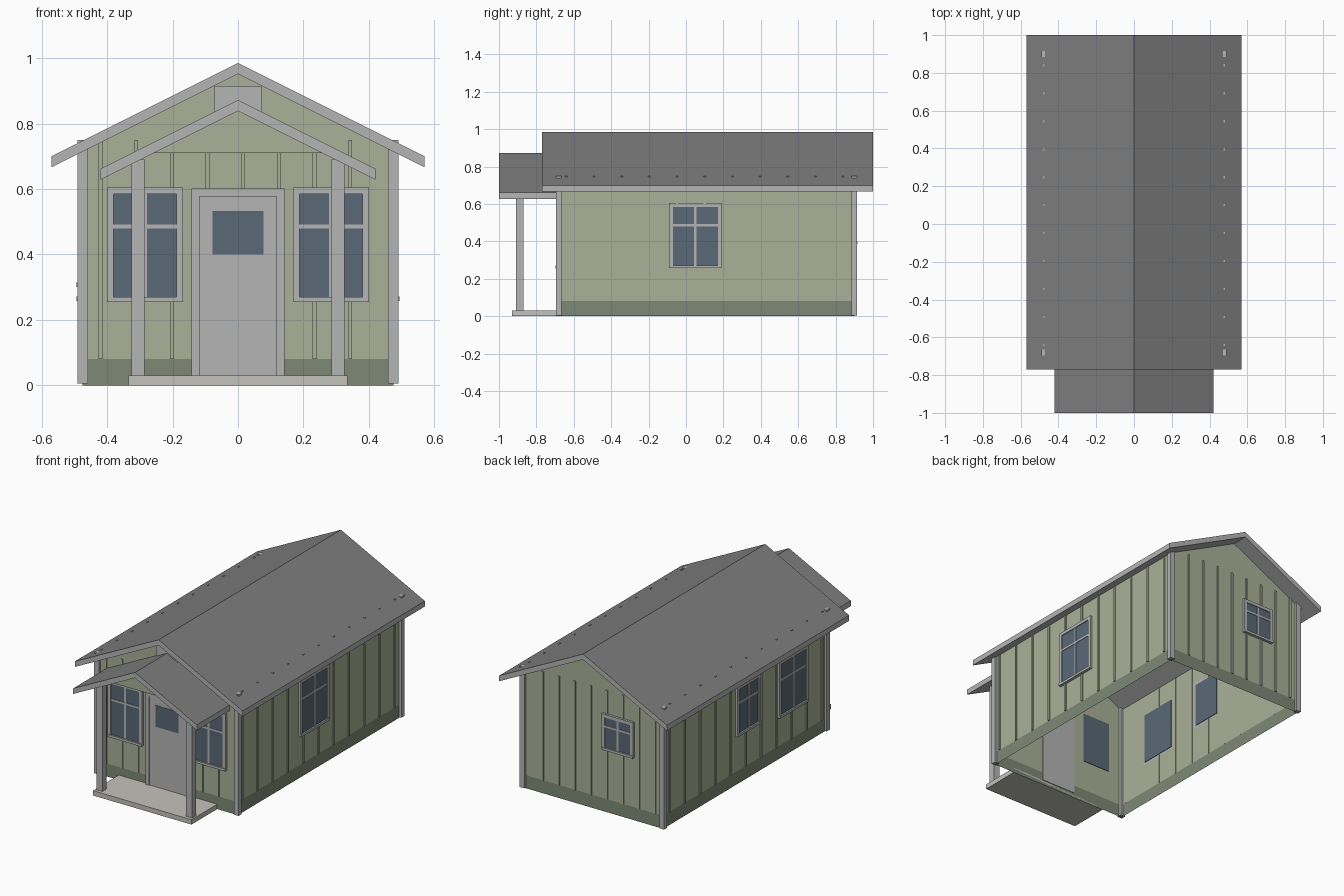
import bpy, bmesh

if "Cube" in bpy.data.objects:
    bpy.data.objects.remove(bpy.data.objects["Cube"])

def material(name, r, g, b):
    m = bpy.data.materials.new(name)
    m.diffuse_color = (r, g, b, 1)
    m.use_nodes = True
    m.node_tree.nodes["Principled BSDF"].inputs["Base Color"].default_value = m.diffuse_color
    return m

GREEN = material("siding_green", 0.40, 0.44, 0.31)
DARK_GREEN = material("base_green", 0.21, 0.25, 0.18)
GLASS = material("window_glass", 0.10, 0.14, 0.18)
TRIM = material("trim_grey", 0.46, 0.46, 0.46)
ROOF = material("roof_grey", 0.21, 0.21, 0.21)
STONE = material("porch_stone", 0.55, 0.54, 0.50)

WX, YF, YB = 0.475, -0.68, 0.90      # wall planes

def finish(name, bm, *mats):
    me = bpy.data.meshes.new(name)
    bmesh.ops.recalc_face_normals(bm, faces=bm.faces)
    bm.to_mesh(me)
    bm.free()
    for m in mats:
        me.materials.append(m)
    ob = bpy.data.objects.new(name, me)
    bpy.context.collection.objects.link(ob)
    return ob

def boxes(name, items, mat):
    """One object from boxes given as (x0, x1, y0, y1, z0, z1)."""
    bm = bmesh.new()
    for x0, x1, y0, y1, z0, z1 in items:
        vs = bmesh.ops.create_cube(bm, size=1)["verts"]
        for v in vs:
            v.co.x = x1 if v.co.x > 0 else x0
            v.co.y = y1 if v.co.y > 0 else y0
            v.co.z = z1 if v.co.z > 0 else z0
    return finish(name, bm, mat)

def on_wall(side, u0, u1, z0, z1, d0, d1):
    """Box lying on a wall: u runs along it, d is the distance outward."""
    if side == "front":
        return (u0, u1, YF - d1, YF - d0, z0, z1)
    if side == "back":
        return (u0, u1, YB + d0, YB + d1, z0, z1)
    if side == "right":
        return (WX + d0, WX + d1, u0, u1, z0, z1)
    return (-WX - d1, -WX - d0, u0, u1, z0, z1)

def gable_roof(name, half, y0, y1, ridge, eave, thick):
    pts = [(-half, eave), (0, ridge), (half, eave),
           (half, eave - thick), (0, ridge - thick), (-half, eave - thick)]
    bm = bmesh.new()
    a = [bm.verts.new((x, y0, z)) for x, z in pts]
    b = [bm.verts.new((x, y1, z)) for x, z in pts]
    for i in range(6):
        j = (i + 1) % 6
        f = bm.faces.new((a[i], a[j], b[j], b[i]))
        f.material_index = 1 if i < 2 else 0      # dark top, light edges
    for r in (a, b):
        bm.faces.new((r[0], r[1], r[4], r[5]))
        bm.faces.new((r[1], r[2], r[3], r[4]))
    return finish(name, bm, TRIM, ROOF)

def window(name, side, u0, u1, z0, z1):
    t, m = 0.02, 0.006
    uc, zb = (u0 + u1) / 2, z0 + (z1 - z0) * 0.66
    boxes(name + "_glass", [on_wall(side, u0 + t, u1 - t, z0 + 0.015, z1 - t, -0.003, 0.009)], GLASS)
    boxes(name + "_frame", [
        on_wall(side, u0, u0 + t, z0, z1, 0, 0.014),
        on_wall(side, u1 - t, u1, z0, z1, 0, 0.014),
        on_wall(side, u0 + t, u1 - t, z1 - t, z1, 0, 0.014),
        on_wall(side, u0, u1, z0, z0 + 0.015, 0, 0.018),
        on_wall(side, uc - m, uc + m, z0 + 0.015, z1 - t, 0, 0.012),
        on_wall(side, u0 + t, u1 - t, zb - m, zb + m, 0, 0.012)], TRIM)

# Wall shell with gable ends, open underneath
bm = bmesh.new()
prof = [(-WX, 0.08), (-WX, 0.72), (0, 0.957), (WX, 0.72), (WX, 0.08)]
f = [bm.verts.new((x, YF, z)) for x, z in prof]
b = [bm.verts.new((x, YB, z)) for x, z in prof]
bm.faces.new(f)
bm.faces.new(b[::-1])
for i, j in ((0, 1), (3, 4)):
    bm.faces.new((f[i], f[j], b[j], b[i]))
finish("walls", bm, GREEN)

# Dark band around the bottom
bm = bmesh.new()
ring = [(-WX, YF), (WX, YF), (WX, YB), (-WX, YB)]
lo = [bm.verts.new((x, y, 0)) for x, y in ring]
hi = [bm.verts.new((x, y, 0.08)) for x, y in ring]
for i in range(4):
    j = (i + 1) % 4
    bm.faces.new((lo[i], lo[j], hi[j], hi[i]))
finish("base_band", bm, DARK_GREEN)

# Vertical battens
w = 0.006
for side in ("front", "back"):
    boxes(side + "_battens", [on_wall(side, u - w, u + w, 0.08, 0.75, 0, 0.006)
                              for u in [-0.42 + 0.109 * k for k in range(8)]], GREEN)
for side in ("left", "right"):
    boxes(side + "_battens", [on_wall(side, u - w, u + w, 0.08, 0.75, -0.001, 0.006)
                              for u in [-0.64 + 0.148 * k for k in range(11)]], GREEN)

# Corner posts
boxes("corner_posts", [(sx * 0.475 - 0.016, sx * 0.475 + 0.016, y - 0.015, y + 0.015, 0.005, 0.75)
                       for sx in (-1, 1) for y in (YF, YB)], TRIM)

# Roofs
gable_roof("main_roof", 0.57, -0.77, 1.0, 0.985, 0.70, 0.034)
gable_roof("porch_roof", 0.42, -1.0, YF, 0.872, 0.662, 0.034)

# Porch gable panel
bm = bmesh.new()
tri = [(-0.265, 0.71), (0.265, 0.71), (0, 0.842)]
a = [bm.verts.new((x, -0.90, z)) for x, z in tri]
c = [bm.verts.new((x, -0.88, z)) for x, z in tri]
bm.faces.new(a)
bm.faces.new(c)
for i in range(3):
    j = (i + 1) % 3
    bm.faces.new((a[i], a[j], c[j], c[i]))
finish("porch_gable", bm, GREEN)

# Porch floor, posts and gable vent
boxes("porch_floor", [(-0.335, 0.335, -0.93, YF, 0, 0.03)], STONE)
boxes("porch_posts", [(sx * 0.305 - 0.02, sx * 0.305 + 0.02, -0.91, -0.87, 0.03, 0.69)
                      for sx in (-1, 1)], TRIM)
boxes("gable_vent", [on_wall("front", -0.072, 0.072, 0.78, 0.915, -0.003, 0.012)], TRIM)

# Door
boxes("door_panel", [on_wall("front", -0.12, 0.12, 0.03, 0.577, -0.003, 0.009)], TRIM)
boxes("door_frame", [on_wall("front", -0.142, -0.118, 0.03, 0.602, 0, 0.014),
                     on_wall("front", 0.118, 0.142, 0.03, 0.602, 0, 0.014),
                     on_wall("front", -0.118, 0.118, 0.577, 0.602, 0, 0.014)], TRIM)
boxes("door_glass", [on_wall("front", -0.078, 0.078, 0.40, 0.532, 0, 0.011)], GLASS)

# Windows
window("front_left_window", "front", -0.40, -0.168, 0.255, 0.605)
window("front_right_window", "front", 0.168, 0.40, 0.255, 0.605)
window("right_window", "right", -0.09, 0.19, 0.257, 0.605)
window("left_large_window", "left", -0.49, -0.21, 0.257, 0.605)
window("left_small_window", "left", -0.03, 0.20, 0.30, 0.605)
window("back_window", "back", -0.28, -0.065, 0.385, 0.605)
